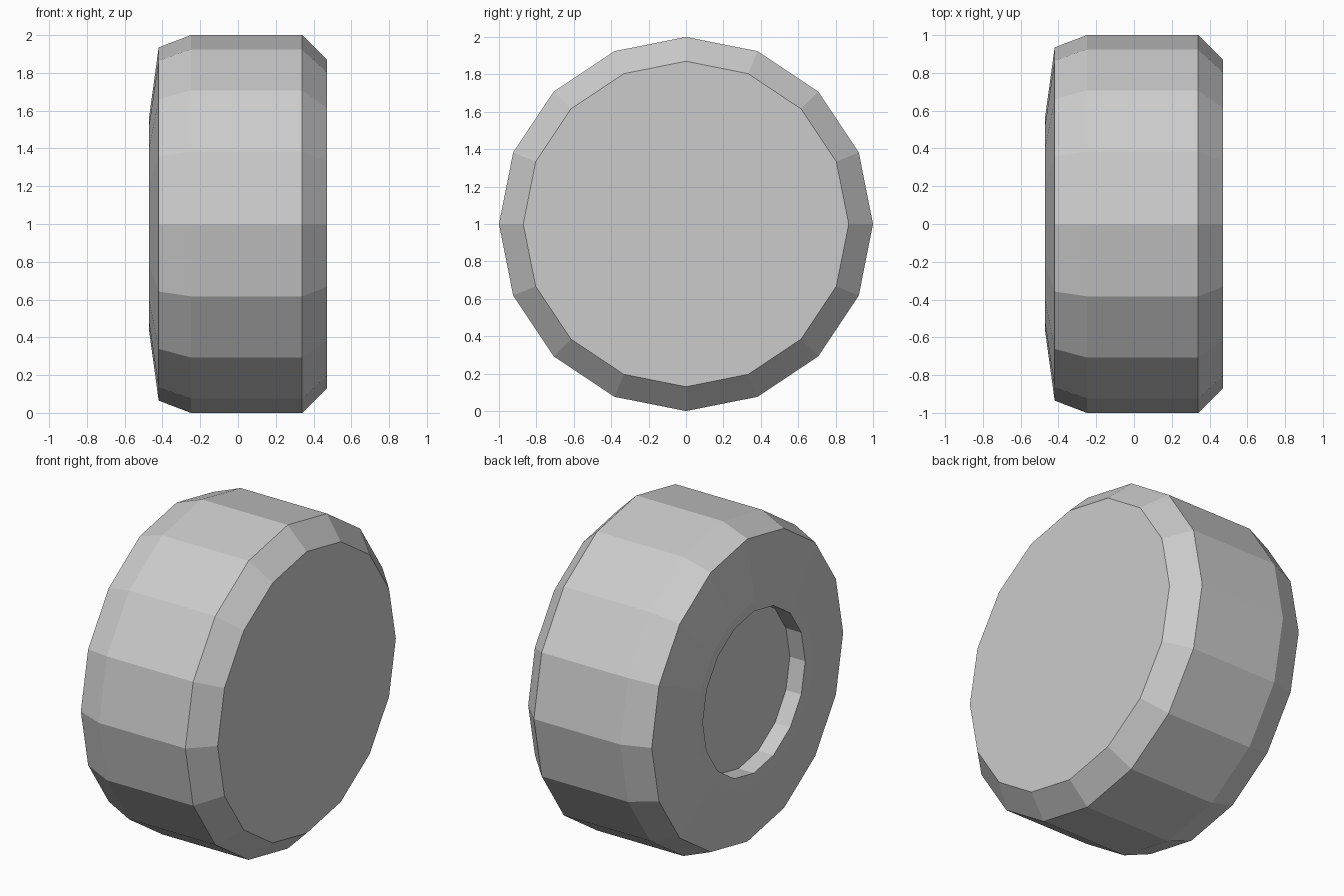
import bpy
import bmesh
from math import cos, sin, pi

if "Cube" in bpy.data.objects:
    bpy.data.objects.remove(bpy.data.objects["Cube"])

SIDES = 16

# Wheel half-profile (x along the axle, radius), from outer cap round to hub floor
profile = [(0.47, 0.87), (0.34, 1.0), (-0.25, 1.0), (-0.42, 0.935),
           (-0.47, 0.57), (-0.465, 0.5), (-0.36, 0.5)]

bm = bmesh.new()
rings = [[bm.verts.new((x, r * cos(2 * pi * i / SIDES), 1 + r * sin(2 * pi * i / SIDES)))
          for i in range(SIDES)] for x, r in profile]

# Bands between neighbouring rings
for a, b in zip(rings, rings[1:]):
    for i in range(SIDES):
        j = (i + 1) % SIDES
        bm.faces.new((a[i], a[j], b[j], b[i]))

# Flat outer cap and recessed hub floor
bm.faces.new(rings[0])
bm.faces.new(rings[-1])
bmesh.ops.recalc_face_normals(bm, faces=bm.faces)

mesh = bpy.data.meshes.new("wheel")
bm.to_mesh(mesh)
bm.free()
wheel = bpy.data.objects.new("wheel", mesh)
bpy.context.collection.objects.link(wheel)
